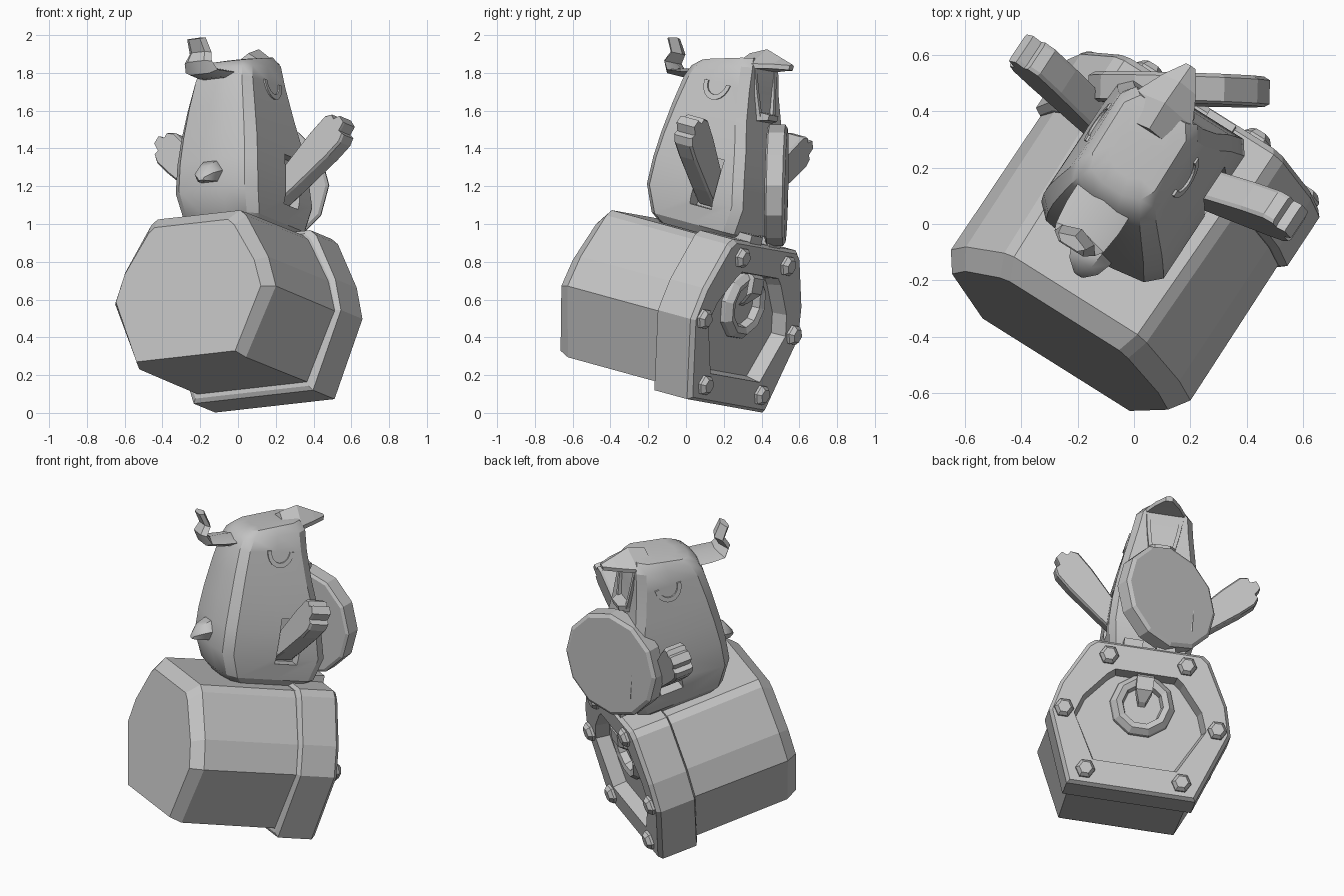
import bpy, bmesh
from math import sin, cos, pi, radians
from mathutils import Vector

if "Cube" in bpy.data.objects:
    bpy.data.objects.remove(bpy.data.objects["Cube"])

# Tilted frame shared by the barrel and the bird: side, forward, up
R = Vector((0.843, -0.53, 0.095)).normalized()
D = Vector((0.527, 0.82, -0.224))
D = (D - R * D.dot(R)).normalized()
U = R.cross(D)
MID = 0.06

mat = bpy.data.materials.new("plain_grey")
mat.diffuse_color = (0.55, 0.55, 0.55, 1)
mat.use_nodes = True
mat.node_tree.nodes["Principled BSDF"].inputs["Base Color"].default_value = mat.diffuse_color


def place(p):
    return R * (p[0] + MID) + D * p[1] + U * p[2]


def place_bird(p):
    return place((p[0] - 0.012, p[1], p[2]))


def loft(name, rings, smooth=None, where=place):
    """Skin a list of equal-length point rings and close the ends."""
    bm = bmesh.new()
    vs = [[bm.verts.new(where(p)) for p in ring] for ring in rings]
    n = len(vs[0])
    for a, b in zip(vs, vs[1:]):
        for i in range(n):
            j = (i + 1) % n
            bm.faces.new((a[i], a[j], b[j], b[i]))
    bm.faces.new(vs[0])
    bm.faces.new(vs[-1])
    bmesh.ops.recalc_face_normals(bm, faces=bm.faces)
    me = bpy.data.meshes.new(name)
    bm.to_mesh(me)
    bm.free()
    ob = bpy.data.objects.new(name, me)
    bpy.context.collection.objects.link(ob)
    me.materials.append(mat)
    if smooth:
        shade(ob, smooth)
    return ob


def activate(ob):
    bpy.ops.object.select_all(action='DESELECT')
    ob.select_set(True)
    bpy.context.view_layer.objects.active = ob


def shade(ob, angle):
    activate(ob)
    bpy.ops.object.shade_smooth_by_angle(angle=radians(angle))


def box(name, r, d, u):
    return loft(name, [[(r[0], y, u[0]), (r[1], y, u[0]), (r[1], y, u[1]), (r[0], y, u[1])] for y in d])


def barrel_section(d, bot, mid, top, cut=0.02, bulge=0.03):
    """Hexagonal section from (half width, height) pairs, fuller above the middle."""
    shoulder = (mid[0] + 0.38 * (top[0] - mid[0]) + bulge, mid[1] + 0.38 * (top[1] - mid[1]))
    right = [bot, mid, shoulder, (top[0] + cut, top[1] - 1.6 * cut), (top[0] - cut, top[1])]
    return [(w, d, u) for w, u in right] + [(-w, d, u) for w, u in reversed(right)]


# Barrel with a bevelled front
loft("barrel", [
    barrel_section(-0.622, (0.31, 0.16), (0.455, 0.50), (0.25, 0.885)),
    barrel_section(-0.552, (0.335, 0.138), (0.505, 0.51), (0.28, 0.948)),
    barrel_section(0.1, (0.345, 0.138), (0.5, 0.51), (0.295, 0.948))])

# End collar with a recessed panel
loft("collar", [
    barrel_section(0.035, (0.355, 0.115), (0.505, 0.515), (0.31, 0.952)),
    barrel_section(0.05, (0.375, 0.093), (0.53, 0.515), (0.335, 0.972)),
    barrel_section(0.262, (0.375, 0.093), (0.53, 0.515), (0.335, 0.972)),
    barrel_section(0.285, (0.36, 0.11), (0.51, 0.515), (0.32, 0.955)),
    barrel_section(0.285, (0.245, 0.25), (0.385, 0.515), (0.2, 0.81)),
    barrel_section(0.205, (0.23, 0.265), (0.365, 0.515), (0.19, 0.795))])


def disc(c, rad, d, n, turn=0.0):
    return [(c[0] + rad * cos(turn + 2 * pi * i / n), d, c[1] + rad * sin(turn + 2 * pi * i / n))
            for i in range(n)]


# Collar bolts
for i, (w, u) in enumerate([(0.28, 0.185), (0.447, 0.53), (0.227, 0.885)]):
    for s in (-1, 1):
        c = (s * w, u)
        loft(f"bolt_{i}_{'left' if s < 0 else 'right'}",
             [disc(c, 0.057, 0.275, 6), disc(c, 0.057, 0.3, 6), disc(c, 0.038, 0.322, 6)])

# Raised ring and hook in the panel
c = (-0.005, 0.635)
loft("panel_ring", [disc(c, rad, d, 10) for rad, d in
                    ((0.19, 0.2), (0.185, 0.23), (0.155, 0.26), (0.12, 0.25), (0.11, 0.208))])
loft("panel_hook", [[(-w, d, u), (w, d, u), (w, d + 0.03, u + 0.02), (-w, d + 0.03, u + 0.02)]
                    for w, d, u in ((0.05, 0.2, 0.815), (0.05, 0.255, 0.77), (0.048, 0.26, 0.69),
                                    (0.02, 0.21, 0.63))])


# Bird body: flat face, rounded back
def section(u, hw, front, back, tilt=0.0):
    half = [(hw - 0.035, front), (hw, front - 0.05), (hw, (front + back) / 2),
            (hw, back + 0.035), (hw * 0.8, back - 0.015), (hw * 0.3, back - 0.035)]
    pts = half + [(-w, d) for w, d in reversed(half)]
    return [(w, d, u + tilt * (d - back)) for w, d in pts]


body = loft("body", [
    section(0.95, 0.2, 0.14, -0.30), section(0.99, 0.235, 0.185, -0.345),
    section(1.13, 0.258, 0.215, -0.405), section(1.28, 0.252, 0.175, -0.41),
    section(1.42, 0.237, 0.135, -0.405), section(1.58, 0.21, 0.075, -0.395),
    section(1.73, 0.18, 0.025, -0.38, 0.05), section(1.795, 0.163, 0.0, -0.36, 0.2),
    section(1.84, 0.13, -0.03, -0.32, 0.26), section(1.86, 0.08, -0.05, -0.26, 0.26)], where=place_bird)

# Wing sockets cut into both flanks
for s in (-1, 1):
    cutter = box("socket_cutter", sorted((s * 0.17, s * 0.4)), (-0.1, 0.04), (1.09, 1.36))
    mod = body.modifiers.new("socket", 'BOOLEAN')
    mod.operation = 'DIFFERENCE'
    mod.object = cutter
    activate(body)
    bpy.ops.object.modifier_apply(modifier=mod.name)
    bpy.data.objects.remove(cutter)
shade(body, 28)

# Wings with scalloped tips, and closed eyes
WING = [(-0.08, -0.06), (0.05, -0.075), (0.3, -0.095), (0.4, -0.095), (0.44, -0.075), (0.438, -0.045),
        (0.485, -0.03), (0.49, 0.02), (0.455, 0.035), (0.46, 0.065), (0.425, 0.09), (0.3, 0.088),
        (-0.08, 0.05)]
ca, sa = cos(radians(42)), sin(radians(42))
for s, side in ((-1, "left"), (1, "right")):
    def wing_ring(d, k):
        return [(s * (0.215 + t * ca - w * k * sa), d, 1.2 + t * sa + w * k * ca) for t, w in WING]
    loft("wing_" + side, [wing_ring(-0.085, 0.9), wing_ring(-0.072, 1), wing_ring(0.018, 1),
                          wing_ring(0.031, 0.9)], where=place_bird)

    arc = []
    for i in range(11):
        a = pi + pi * i / 10
        ring = []
        for rad, out in ((0.058, -0.02), (0.058, 0.01), (0.082, 0.01), (0.082, -0.02)):
            u = 1.745 + rad * 1.15 * sin(a)
            ring.append((s * (0.21 - (u - 1.58) * 0.2 + out), -0.155 + rad * cos(a), u))
        arc.append(ring)
    loft("eye_" + side, arc, where=place_bird)

    # Feet gripping the collar edge
    box("foot_" + side, sorted((s * 0.04, s * 0.15)), (0.1, 0.27), (0.95, 1.01))

    # Side walls of the open lower beak
    loft("lower_beak_" + side, [
        [(s * (w - 0.022), d0, u), (s * w, d0, u), (s * (w - 0.005), d1, u), (s * (w - 0.027), d1, u)]
        for w, d0, d1, u in ((0.115, -0.07, 0.0, 1.87), (0.1, -0.04, 0.045, 1.74),
                             (0.08, 0.0, 0.085, 1.625))], where=place_bird)

# Lower beak tip joining the walls
loft("lower_beak_tip", [[(-w, d, u0), (w, d, u0), (w, d, u1), (-w, d, u1)] for w, d, u0, u1 in
                        ((0.08, 0.0, 1.575, 1.645), (0.075, 0.075, 1.6, 1.645),
                         (0.045, 0.12, 1.615, 1.645))], where=place_bird)

# Upper beak: peaked roof running out to a blunt point
loft("upper_beak", [[(-w, d, lo), (w, d, lo), (w, d, lo + 0.025), (0, d, hi), (-w, d, lo + 0.025)]
                    for w, d, lo, hi in ((0.12, -0.12, 1.83, 1.93), (0.12, -0.02, 1.86, 1.975),
                                         (0.07, 0.08, 1.885, 1.95), (0.02, 0.155, 1.9, 1.932))],
     where=place_bird)

# Tail nub
loft("tail", [[(k * w, d, u + k * h) for w, h in ((-0.6, -0.6), (0.6, -0.6), (1, 0.1), (0.5, 0.8),
                                                  (-0.5, 0.8), (-1, 0.1))]
              for k, d, u in ((0.075, -0.38, 1.205), (0.08, -0.45, 1.2), (0.06, -0.5, 1.18),
                              (0.02, -0.53, 1.155))], smooth=40, where=place_bird)

# Curled head tuft
loft("tuft", [[(-w, d, u), (0, d + a, u + b), (w, d, u), (0.6 * w, d - a, u - b), (-0.6 * w, d - a, u - b)]
              for w, d, u, a, b in ((0.11, -0.34, 1.765, 0.0, 0.03), (0.11, -0.46, 1.745, 0.005, 0.028),
                                    (0.1, -0.545, 1.735, 0.02, 0.02), (0.085, -0.582, 1.775, 0.025, 0.0),
                                    (0.068, -0.562, 1.83, 0.025, 0.0), (0.058, -0.61, 1.9, 0.02, 0.008))],
     smooth=35, where=lambda p: place((p[0] - 0.025, p[1], p[2])))


# Round drum held in front of the bird
def drum_place(p):
    return Vector((0.16 + p[0] + 0.03 * p[1], 0.48 + p[1] - 0.03 * p[0] + 0.02 * p[2], 1.205 + p[2]))


loft("drum", [disc((0, 0), rad, d, 12) for rad, d in
              ((0.305, -0.055), (0.322, -0.045), (0.322, 0.04), (0.3, 0.053))], where=drum_place)
